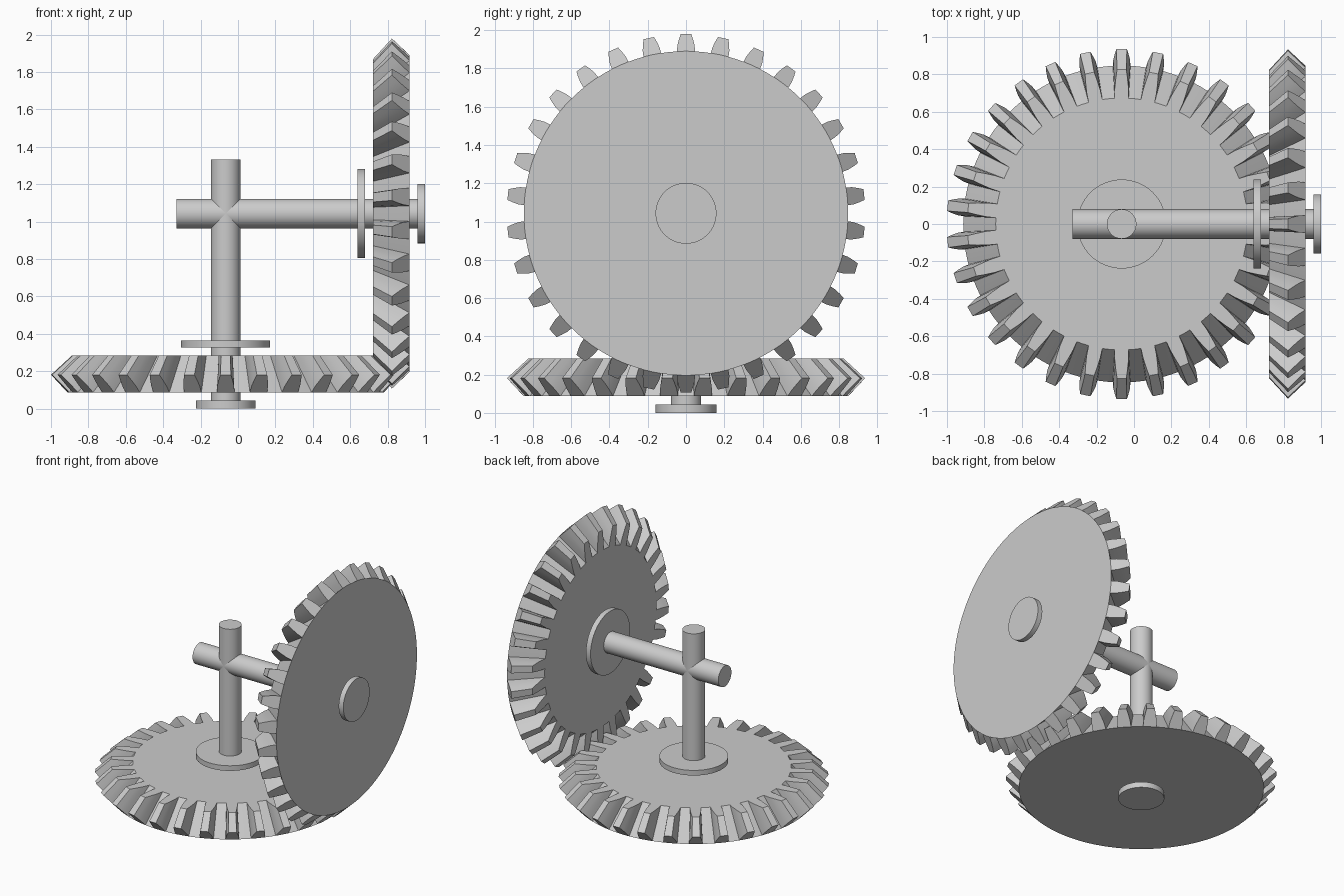
import bpy, bmesh, math
from mathutils import Matrix, Vector

if "Cube" in bpy.data.objects:
    bpy.data.objects.remove(bpy.data.objects["Cube"])

grey = bpy.data.materials.new("plain_grey")
grey.use_nodes = True
grey.diffuse_color = (0.6, 0.6, 0.6, 1)
grey.node_tree.nodes["Principled BSDF"].inputs["Base Color"].default_value = (0.6, 0.6, 0.6, 1)

AXIS_X, APEX_Z = -0.066, 1.043      # where the two shafts cross
BACK, FRONT = -0.956, -0.76         # gear faces, measured from the crossing
ROOT_R, TIP_R, TIP_RISE = 0.847, 0.936, 0.094
TEETH = 30
STEP = 2 * math.pi / TEETH

# Each assembly is modelled along z with the crossing at its origin
upright = Matrix.Translation((AXIS_X, 0, APEX_Z))
sideways = Matrix.Translation((AXIS_X + 0.027, 0, APEX_Z)) @ Matrix.Rotation(-math.pi / 2, 4, 'Y')


def finish(name, bm, place):
    bmesh.ops.recalc_face_normals(bm, faces=bm.faces)
    mesh = bpy.data.meshes.new(name)
    bm.to_mesh(mesh)
    bm.free()
    mesh.materials.append(grey)
    obj = bpy.data.objects.new(name, mesh)
    bpy.context.collection.objects.link(obj)
    obj.matrix_world = place
    bpy.ops.object.select_all(action='DESELECT')
    obj.select_set(True)
    bpy.context.view_layer.objects.active = obj
    bpy.ops.object.shade_smooth_by_angle(angle=math.radians(25))


def cylinder(name, radius, low, high, place):
    bm = bmesh.new()
    bmesh.ops.create_cone(bm, cap_ends=True, segments=64, radius1=radius, radius2=radius,
                          depth=high - low, matrix=Matrix.Translation((0, 0, (low + high) / 2)))
    finish(name, bm, place)


def bevel_gear(name, phase, place):
    bm = bmesh.new()
    # Half tooth: fraction of height, half width
    flank = [(0, 0.047), (0.35, 0.045), (0.7, 0.037), (1, 0.028)]

    def pair(height, angle):
        # A point on the back cone, and the same point drawn toward the apex
        r = ROOT_R + (TIP_R - ROOT_R) * height
        p = Vector((r * math.cos(angle), r * math.sin(angle), BACK + TIP_RISE * height))
        return bm.verts.new(p), bm.verts.new(p * (FRONT / p.z))

    root, outline = [], []
    for i in range(TEETH):
        mid = phase + i * STEP
        left, right = [], []
        for height, half in flank:
            turn = half / (ROOT_R + (TIP_R - ROOT_R) * height)
            left.append(pair(height, mid - turn))
            right.append(pair(height, mid + turn))
        foot, gap = pair(0, mid), pair(0, mid + STEP / 2)
        tooth = left + right[::-1]
        for side in (0, 1):             # tooth ends
            bm.faces.new([p[side] for p in tooth + [foot]])
        outline += tooth + [gap]
        root += [left[0], foot, right[0], gap]
    for a, b in zip(outline, outline[1:] + outline[:1]):
        bm.faces.new((a[0], b[0], b[1], a[1]))
    for side in (0, 1):                 # round faces of the body
        bm.faces.new([p[side] for p in root])
    finish(name, bm, place)


# Shaft, gear and two collars for each direction
for label, place, phase in (("upright", upright, STEP / 2), ("sideways", sideways, 0)):
    cylinder(label + "_shaft", 0.079, -1.02, 0.289, place)
    cylinder(label + "_inner_collar", 0.238, -0.717, -0.678, place)
    cylinder(label + "_end_collar", 0.159, -1.043 if label == "upright" else -1.039, -1.0, place)
    bevel_gear(label + "_bevel_gear", phase, place)
